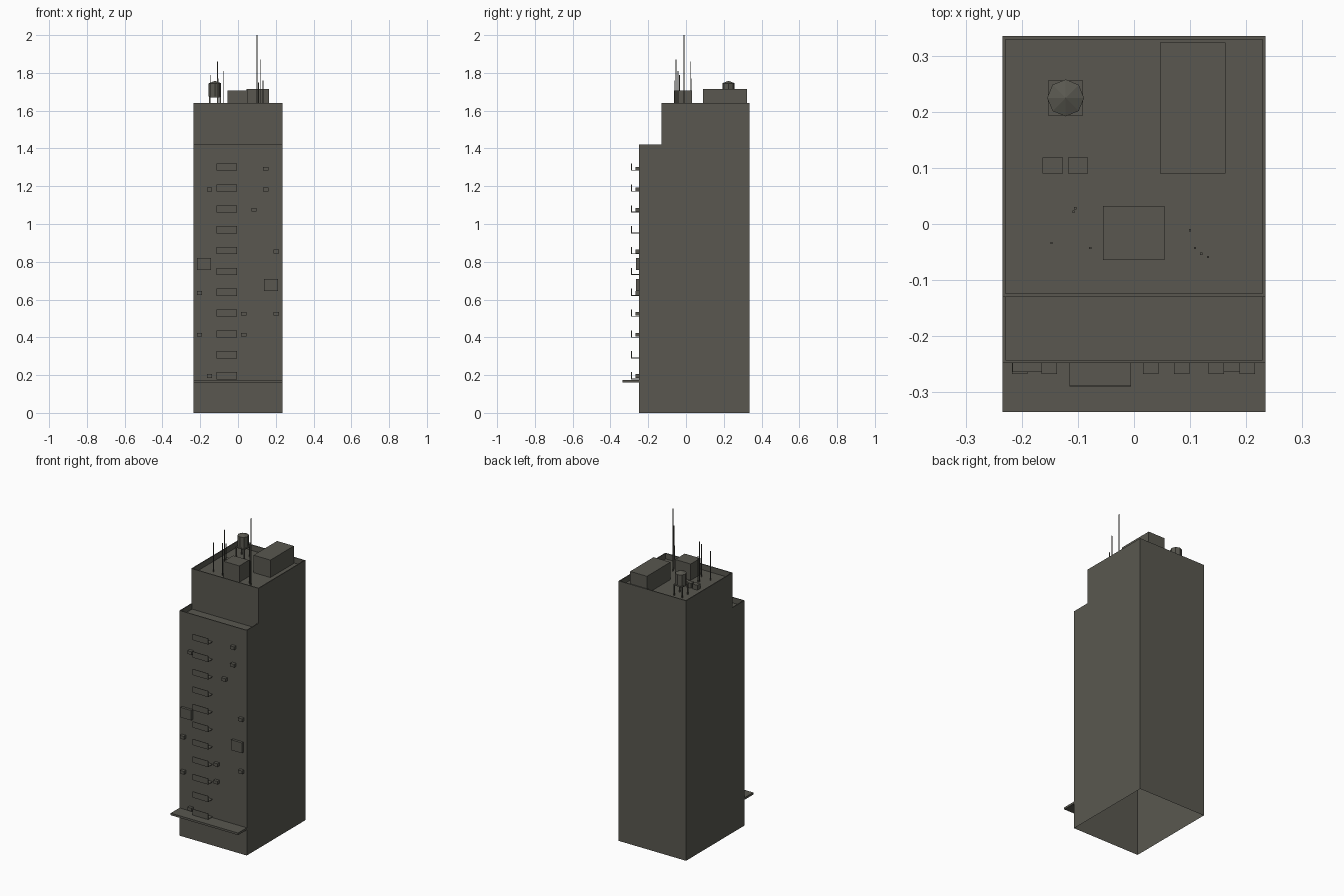
import bpy, bmesh
from mathutils import Vector

if "Cube" in bpy.data.objects:
    bpy.data.objects.remove(bpy.data.objects["Cube"])

mat = bpy.data.materials.new("dark_concrete")
mat.diffuse_color = (0.10, 0.097, 0.08, 1)
mat.use_nodes = True
mat.node_tree.nodes["Principled BSDF"].inputs["Base Color"].default_value = mat.diffuse_color


def finish(name, bm):
    me = bpy.data.meshes.new(name)
    bm.to_mesh(me)
    bm.free()
    me.materials.append(mat)
    ob = bpy.data.objects.new(name, me)
    bpy.context.collection.objects.link(ob)
    return ob


def add_box(bm, x0, x1, y0, y1, z0, z1):
    vs = bmesh.ops.create_cube(bm, size=1)["verts"]
    for v in vs:
        v.co = Vector((x1 if v.co.x > 0 else x0,
                       y1 if v.co.y > 0 else y0,
                       z1 if v.co.z > 0 else z0))


def box(name, *dims):
    bm = bmesh.new()
    add_box(bm, *dims)
    return finish(name, bm)


W, FRONT, BACK, STEP = 0.235, -0.248, 0.335, -0.13
TOP, LEDGE, RIM, SINK = 1.64, 1.42, 0.008, 0.035
ROOF = TOP - SINK

# Tower shell: stepped side profile pushed across x, open underneath
bm = bmesh.new()
profile = [(FRONT, 0), (BACK, 0), (BACK, TOP), (STEP, TOP), (STEP, LEDGE), (FRONT, LEDGE)]
side = bm.faces.new([bm.verts.new((-W, y, z)) for y, z in profile])
ext = bmesh.ops.extrude_face_region(bm, geom=[side])["geom"]
bmesh.ops.translate(bm, vec=(2 * W, 0, 0),
                    verts=[g for g in ext if isinstance(g, bmesh.types.BMVert)])
bmesh.ops.recalc_face_normals(bm, faces=bm.faces[:])
bm.normal_update()
floor = [f for f in bm.faces if f.normal.z < -0.9]
decks = [f for f in bm.faces if f.normal.z > 0.9]
bmesh.ops.delete(bm, geom=floor, context="FACES_ONLY")

# Sunken roof and ledge behind thin parapets
for deck in decks:
    is_ledge = deck.calc_center_median().z < 1.5
    bmesh.ops.inset_individual(bm, faces=[deck], thickness=RIM, depth=0)
    if is_ledge:
        for v in deck.verts:
            if v.co.y > STEP - 0.02:
                v.co.y = STEP
    bm.normal_update()
    bmesh.ops.inset_individual(bm, faces=[deck], thickness=0, depth=-SINK)
flat = [f for f in bm.faces if f.calc_area() < 1e-7]
bmesh.ops.delete(bm, geom=flat, context="FACES_ONLY")
finish("tower_shell", bm)

# Canopy over the entrance
box("entrance_canopy", -W, W, -0.335, FRONT, 0.162, 0.175)

# Balconies: floor slab and front panel
for i in range(11):
    z = 0.178 + i * 0.1104
    bm = bmesh.new()
    add_box(bm, -0.115, -0.005, -0.288, FRONT, z, z + 0.004)
    add_box(bm, -0.115, -0.005, -0.290, -0.287, z, z + 0.038)
    finish(f"balcony_{i + 1}", bm)

# Wall air conditioners
units = [(0.147, 1.293), (0.147, 1.183), (-0.151, 1.183), (0.085, 1.076), (0.202, 0.854),
         (-0.204, 0.635), (0.03, 0.525), (0.202, 0.525), (-0.204, 0.414), (0.03, 0.414),
         (-0.151, 0.196)]
for i, (x, z) in enumerate(units):
    box(f"air_conditioner_{i + 1}", x - 0.014, x + 0.014, -0.268, FRONT, z - 0.01, z + 0.01)

# Blank wall panels
box("left_wall_panel", -0.217, -0.142, -0.264, FRONT, 0.757, 0.82)
box("right_wall_panel", 0.137, 0.212, -0.264, FRONT, 0.645, 0.71)

# Rooftop blocks
box("stair_house", 0.046, 0.163, 0.09, 0.324, ROOF, 1.715)
box("lift_house", -0.055, 0.054, -0.064, 0.032, ROOF, 1.708)
box("roof_vent_left", -0.163, -0.127, 0.09, 0.119, ROOF, 1.635)
box("roof_vent_right", -0.118, -0.082, 0.09, 0.119, ROOF, 1.635)

# Water tank: eight-sided drum with a cone lid
cx, cy = -0.122, 0.225
bm = bmesh.new()
for r1, r2, z0, z1 in [(0.033, 0.033, 1.676, 1.745), (0.033, 0, 1.745, 1.758)]:
    vs = bmesh.ops.create_cone(bm, cap_ends=True, segments=8, radius1=r1, radius2=r2,
                               depth=z1 - z0)["verts"]
    bmesh.ops.translate(bm, vec=(cx, cy, (z0 + z1) / 2), verts=vs)
finish("water_tank", bm)

# Tank stand: platform on four legs
bm = bmesh.new()
add_box(bm, cx - 0.031, cx + 0.031, cy - 0.031, cy + 0.031, 1.67, 1.676)
for sx in (-1, 1):
    for sy in (-1, 1):
        x, y = cx + sx * 0.028, cy + sy * 0.028
        add_box(bm, x - 0.003, x + 0.003, y - 0.003, y + 0.003, ROOF, 1.67)
finish("tank_stand", bm)

# Antenna masts: x, y, top height
masts = [(0.1, -0.011, 2.0), (0.109, -0.043, 1.75), (0.12, -0.053, 1.87), (0.132, -0.059, 1.76),
         (-0.147, -0.034, 1.79), (-0.078, -0.043, 1.81), (-0.108, 0.022, 1.86),
         (-0.105, 0.028, 1.77)]
for i, (x, y, top) in enumerate(masts):
    r = 0.002
    box(f"antenna_{i + 1}", x - r, x + r, y - r, y + r, ROOF, top)
